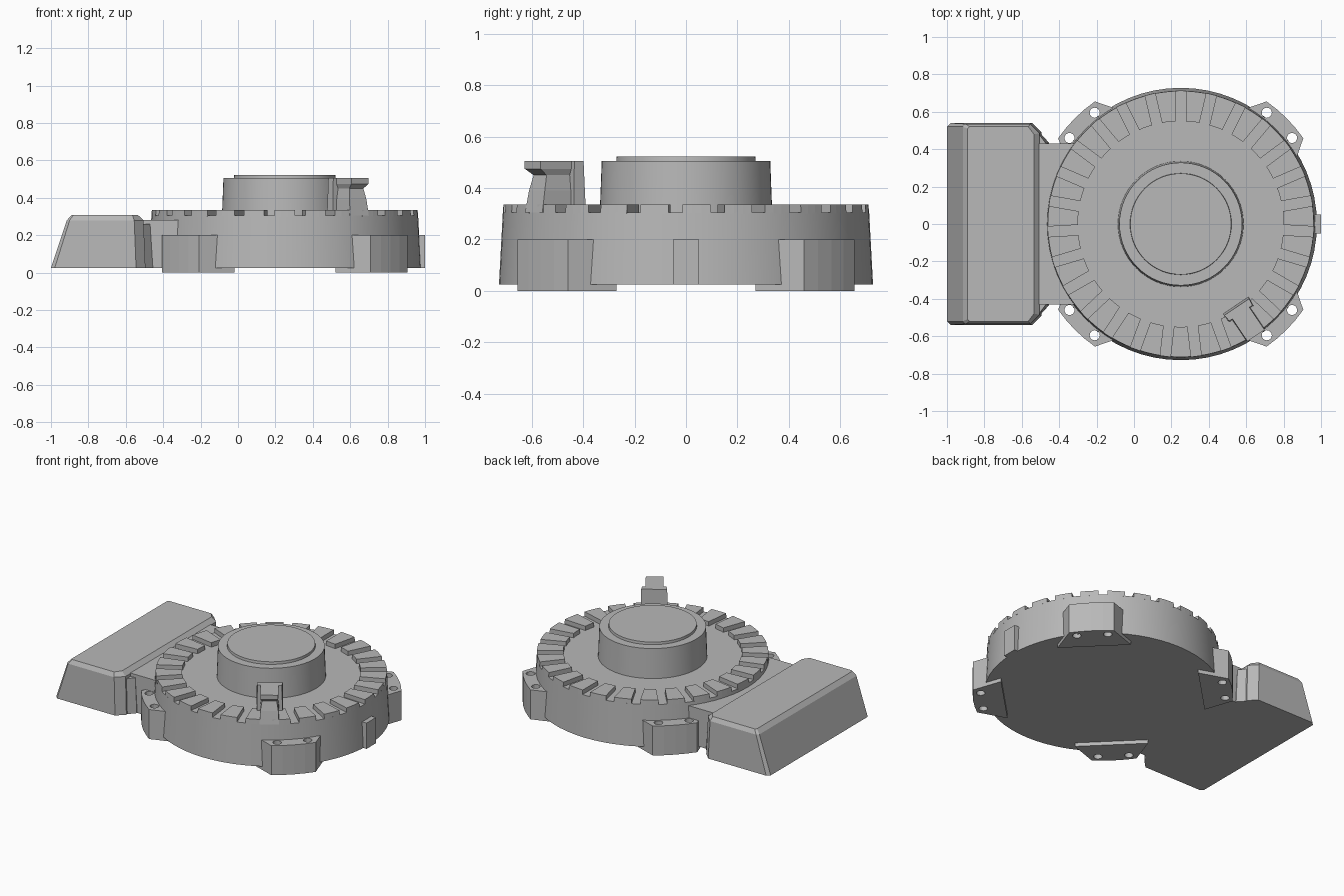
import bpy, bmesh
from math import sin, cos, asin, radians, pi
from mathutils import Matrix, Vector

if "Cube" in bpy.data.objects:
    bpy.data.objects.remove(bpy.data.objects["Cube"])

grey = bpy.data.materials.new("mid_grey")
grey.use_nodes = True
colour = (0.48, 0.48, 0.48, 1)
grey.diffuse_color = colour
grey.node_tree.nodes["Principled BSDF"].inputs["Base Color"].default_value = colour

CX = 0.25                      # centre of the round body
BASE, FLOOR, RIM = 0.025, 0.305, 0.335


def add_loft(bm, rings):
    """Closed solid through rings of equal point count, each (points, z)."""
    loops = [[bm.verts.new((x, y, z)) for x, y in pts] for pts, z in rings]
    n = len(loops[0])
    for a, b in zip(loops, loops[1:]):
        for i in range(n):
            j = (i + 1) % n
            bm.faces.new((a[i], a[j], b[j], b[i]))
    bm.faces.new(loops[0][::-1])
    bm.faces.new(loops[-1])


def finish(name, bm, smooth=False):
    bmesh.ops.recalc_face_normals(bm, faces=bm.faces)
    mesh = bpy.data.meshes.new(name)
    bm.to_mesh(mesh)
    bm.free()
    mesh.materials.append(grey)
    ob = bpy.data.objects.new(name, mesh)
    bpy.context.collection.objects.link(ob)
    if smooth:
        bpy.ops.object.select_all(action="DESELECT")
        ob.select_set(True)
        bpy.context.view_layer.objects.active = ob
        bpy.ops.object.shade_smooth_by_angle(angle=radians(30))
    return ob


def solid(name, rings, smooth=False):
    bm = bmesh.new()
    add_loft(bm, rings)
    return finish(name, bm, smooth)


def polar(r, a):
    return (CX + r * cos(a), r * sin(a))


def circle(r, n=64):
    return [polar(r, 2 * pi * i / n) for i in range(n)]


def mirrored(half):
    """Complete an outline given on the +y side."""
    return half + [(x, -y) for x, y in reversed(half)]


# Round body, hub and hub cap
solid("round_body", [(circle(0.728), BASE), (circle(0.713), FLOOR)], True)
solid("hub", [(circle(0.336), FLOOR - 0.01), (circle(0.328), 0.505)], True)
solid("hub_cap", [(circle(0.272), 0.5), (circle(0.27), 0.522)], True)

# Ring of raised teeth separated by parallel slots
COUNT, GAP = 27, 0.0275
bm = bmesh.new()
for k in range(COUNT):
    mid = -pi / 2 + 2 * pi * k / COUNT

    def arc(r):
        half = pi / COUNT - asin(GAP / r)
        return [polar(r, mid + half * t) for t in (-1, -0.33, 0.33, 1)]
    inner = arc(0.55)[::-1]
    add_loft(bm, [(arc(0.713) + inner, FLOOR - 0.005), (arc(0.711) + inner, RIM)])
finish("rim_teeth", bm)

# Four mounting lugs, each with two through holes
for side, sx in (("left", 1), ("right", -1)):
    for end, sy in (("back", 1), ("front", -1)):
        outer = [(0.8 * cos(radians(a)), 0.8 * sin(radians(a)))
                 for a in (35, 40, 45, 50, 55)]
        plan = [(0.59, 0.27)] + outer + [(0.27, 0.59)]
        plan = [(CX + sx * x, sy * y) for x, y in plan]
        lug = solid(f"{end}_{side}_lug", [(plan, 0), (plan, 0.2)])
        bm = bmesh.new()
        for x, y in ((0.595, 0.46), (0.46, 0.595)):
            spot = Vector((CX + sx * x, sy * y, 0.1))
            bmesh.ops.create_cone(bm, cap_ends=True, segments=16, radius1=0.027,
                                  radius2=0.027, depth=0.4,
                                  matrix=Matrix.Translation(spot))
        cutter = finish("hole_cutter", bm)
        cutter.hide_render = True
        mod = lug.modifiers.new("holes", "BOOLEAN")
        mod.operation, mod.solver, mod.object = "DIFFERENCE", "EXACT", cutter
        bpy.context.view_layer.objects.active = lug
        bpy.ops.object.modifier_apply(modifier=mod.name)
        bpy.data.objects.remove(cutter)

# Small key tab on the side
tab = mirrored([(0.9, 0.05), (1.0, 0.05)])
solid("side_tab", [(tab, BASE), (tab, 0.2)])

# Connector housing with a sloping outer face and bevelled roof
solid("connector_housing", [
    (mirrored([(-1, 0.52), (-0.98, 0.54), (-0.545, 0.54), (-0.495, 0.49)]), BASE),
    (mirrored([(-0.915, 0.52), (-0.9, 0.535), (-0.555, 0.535), (-0.505, 0.485)]), 0.28),
    (mirrored([(-0.89, 0.51), (-0.88, 0.52), (-0.565, 0.52), (-0.535, 0.48)]), 0.308)])
flare = mirrored([(-0.52, 0.505), (-0.5, 0.485), (-0.455, 0.435)])
flare_top = mirrored([(-0.52, 0.5), (-0.508, 0.48), (-0.47, 0.43)])
solid("housing_flare", [(flare, BASE), (flare_top, 0.26)])
neck = mirrored([(-0.52, 0.43), (-0.2, 0.43)])
solid("connector_neck", [(neck, BASE), (neck, 0.282)])

# Upright lever: wide inner plate with a waisted stem behind it
lean = radians(-56)


def radial(r0, r1, w0, w1):
    spin = Matrix.Rotation(lean, 2)
    pts = [(r0, -w0), (r1, -w1), (r1, w1), (r0, w0)]
    return [(CX + p.x, p.y) for p in (spin @ Vector(q) for q in pts)]


solid("lever_plate", [(radial(0.525, 0.58, 0.082, 0.08), FLOOR - 0.005),
                      (radial(0.535, 0.575, 0.08, 0.075), 0.505)])
solid("lever_stem", [(radial(0.56, 0.715, 0.06, 0.06), FLOOR),
                     (radial(0.56, 0.7, 0.055, 0.055), 0.39),
                     (radial(0.56, 0.685, 0.045, 0.045), 0.45),
                     (radial(0.56, 0.72, 0.055, 0.055), 0.475),
                     (radial(0.56, 0.72, 0.055, 0.055), 0.505)])
